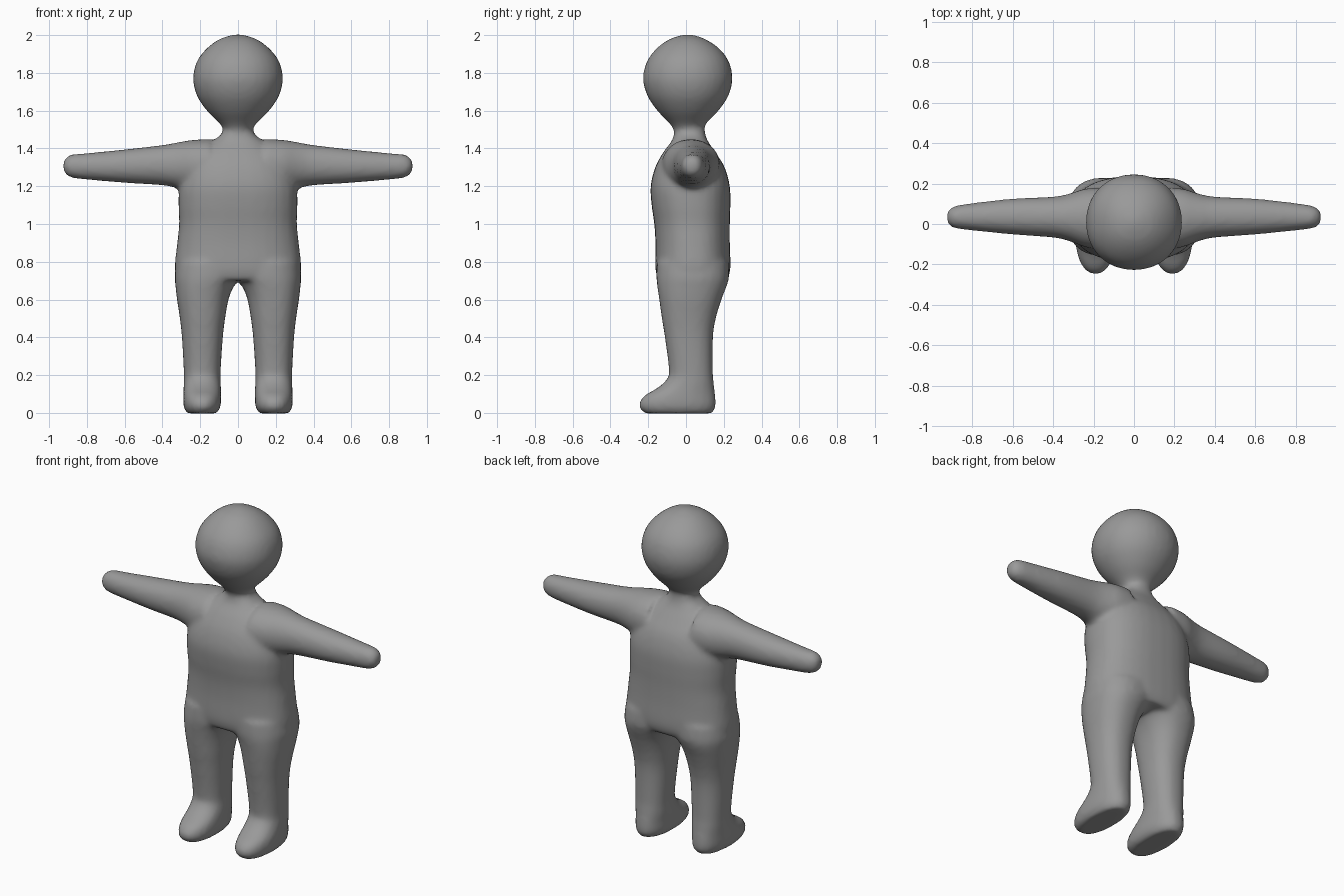
import bpy, bmesh, math
from mathutils import Vector

grey = bpy.data.materials.new("soft grey")
grey.diffuse_color = (0.32, 0.32, 0.32, 1)
SEG = 32


def spline(rows, steps=5):
    """Smoothly resample a list of cross-section rows."""
    out = []
    for i in range(len(rows) - 1):
        p0, p1, p2, p3 = (rows[max(0, min(len(rows) - 1, i + k))] for k in (-1, 0, 1, 2))
        for s in range(steps):
            t = s / steps
            out.append([0.5 * (2 * b + (c - a) * t + (2 * a - 5 * b + 4 * c - d) * t * t
                               + (3 * b - a - 3 * c + d) * t ** 3)
                        for a, b, c, d in zip(p0, p1, p2, p3)])
    return out + [list(rows[-1])]


def loft(bm, rows, place, power=2.0):
    """Closed tube; each row is (station, u_min, u_max, v_min, v_max)."""
    rings = []
    for s, u0, u1, v0, v1 in spline(rows):
        ring = []
        for k in range(SEG):
            a = 2 * math.pi * k / SEG
            c, d = math.cos(a), math.sin(a)
            c = math.copysign(abs(c) ** (2 / power), c)
            d = math.copysign(abs(d) ** (2 / power), d)
            ring.append(bm.verts.new(place(s, (u0 + u1 + (u1 - u0) * c) / 2,
                                           (v0 + v1 + (v1 - v0) * d) / 2)))
        rings.append(ring)
    for r, q in zip(rings, rings[1:]):
        for k in range(SEG):
            n = (k + 1) % SEG
            bm.faces.new((r[k], r[n], q[n], q[k]))
    bm.faces.new(rings[0][::-1])
    bm.faces.new(rings[-1])


# Torso: z, x range, y range
torso = [(0.70, -.31, .31, -.145, .215), (0.76, -.335, .335, -.162, .235),
         (0.90, -.322, .322, -.162, .232), (1.00, -.312, .312, -.168, .232),
         (1.10, -.315, .315, -.182, .235), (1.20, -.31, .31, -.187, .232),
         (1.30, -.275, .275, -.163, .205), (1.38, -.21, .21, -.12, .155),
         (1.44, -.135, .135, -.075, .115), (1.48, -.085, .085, -.062, .102),
         (1.54, -.075, .075, -.055, .095)]
# Head, narrowing to the neck
head = [(1.49, -.07, .07, -.06, .095), (1.53, -.095, .095, -.085, .105),
        (1.60, -.165, .165, -.152, .172), (1.68, -.218, .218, -.205, .225),
        (1.77, -.238, .238, -.228, .246), (1.86, -.218, .218, -.207, .227),
        (1.93, -.165, .165, -.155, .175), (1.98, -.095, .095, -.085, .10),
        (2.003, -.02, .02, -.01, .03)]
# Leg with foot
leg = [(-.003, .115, .268, -.215, .135), (0.02, .097, .283, -.242, .153),
       (0.05, .09, .29, -.248, .158), (0.09, .09, .29, -.222, .155),
       (0.13, .09, .288, -.155, .15), (0.17, .092, .287, -.108, .146),
       (0.22, .092, .287, -.09, .142), (0.40, .08, .297, -.112, .143),
       (0.50, .068, .308, -.128, .158), (0.60, .05, .323, -.142, .188),
       (0.67, .022, .331, -.152, .215), (0.72, -.02, .335, -.157, .228),
       (0.80, -.05, .325, -.155, .225)]
# Arm: x, y range, z range
arm = [(0.15, -.13, .18, 1.17, 1.45), (0.24, -.115, .175, 1.175, 1.445),
       (0.32, -.085, .15, 1.19, 1.432), (0.40, -.067, .135, 1.205, 1.418),
       (0.60, -.052, .125, 1.218, 1.395), (0.80, -.032, .103, 1.235, 1.375),
       (0.88, -.022, .09, 1.245, 1.368), (0.91, -.008, .075, 1.262, 1.352),
       (0.925, .015, .055, 1.285, 1.33)]

bm = bmesh.new()
loft(bm, torso, lambda s, u, v: Vector((u, v, s)), 2.4)
loft(bm, head, lambda s, u, v: Vector((u, v, s)), 2.1)
for m in (-1, 1):
    loft(bm, leg, lambda s, u, v: Vector((m * u, v, s)), 2.3)
    loft(bm, arm, lambda s, u, v: Vector((m * s, u, v)), 2.1)
bmesh.ops.recalc_face_normals(bm, faces=bm.faces)
mesh = bpy.data.meshes.new("body")
bm.to_mesh(mesh)
bm.free()
mesh.materials.append(grey)
body = bpy.data.objects.new("body", mesh)
bpy.context.collection.objects.link(body)

# Fuse the parts into one soft skin
fuse = body.modifiers.new("fuse", 'REMESH')
fuse.mode = 'VOXEL'
fuse.voxel_size = 0.015
fuse.use_smooth_shade = True
soften = body.modifiers.new("soften", 'SMOOTH')
soften.factor = 0.5
soften.iterations = 6
